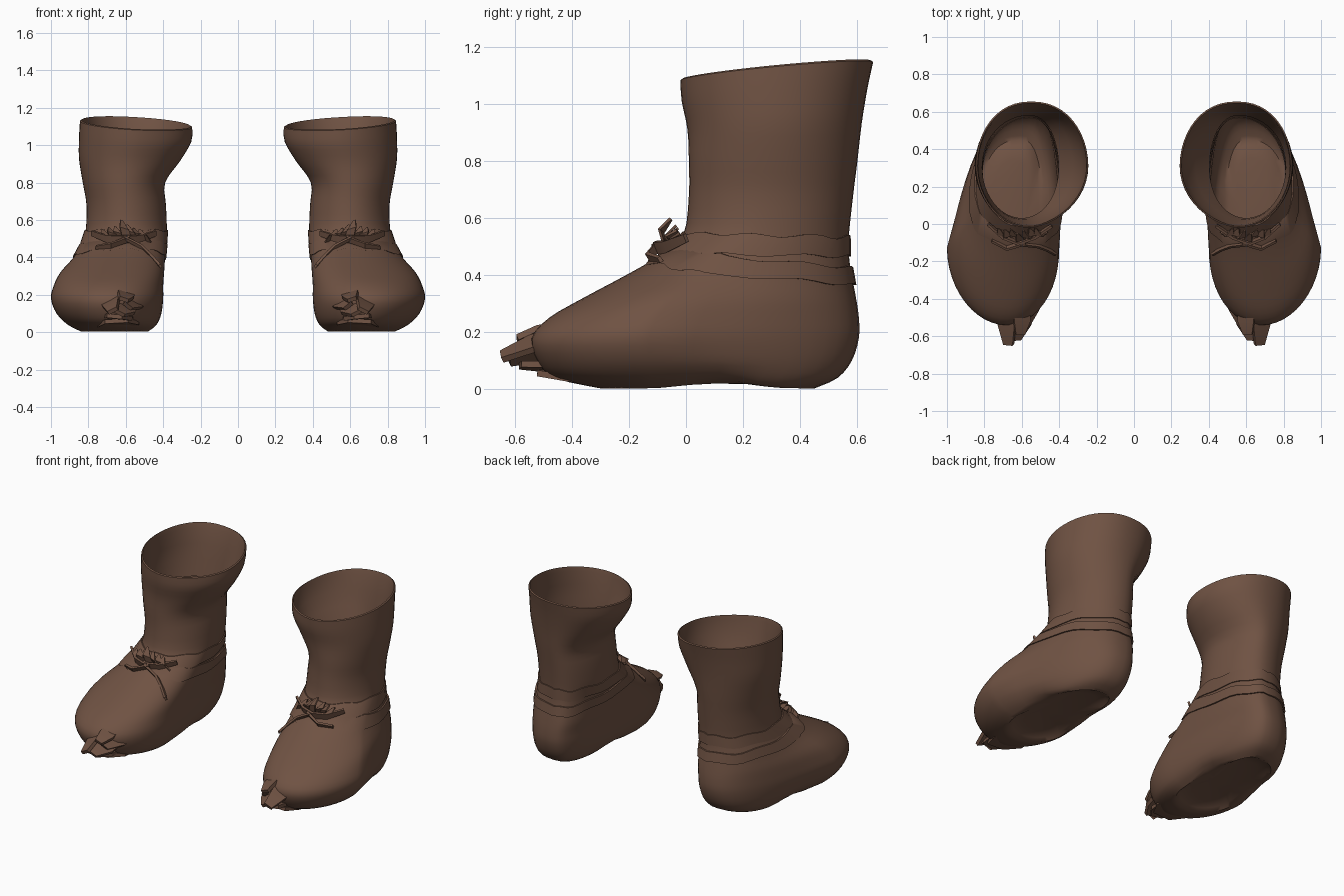
import bpy, bmesh, math, random
from mathutils import Vector

if "Cube" in bpy.data.objects:
    bpy.data.objects.remove(bpy.data.objects["Cube"])

random.seed(4)
leather = bpy.data.materials.new("brown leather")
leather.diffuse_color = (0.16, 0.085, 0.056, 1)
leather.use_nodes = True
leather.node_tree.nodes["Principled BSDF"].inputs["Base Color"].default_value = leather.diffuse_color
SEG = 48

# Boot slices: z, front y, back y, widest y, inner x, outer x, toe x, heel x
LEVELS = [
    (.004, -.30, .45, -.10, .48, .84, .66, .61),
    (.04, -.46, .53, -.12, .435, .91, .67, .60),
    (.10, -.52, .58, -.13, .41, .97, .68, .59),
    (.18, -.54, .605, -.13, .40, 1.0, .68, .58),
    (.25, -.48, .605, -.10, .40, .985, .67, .57),
    (.32, -.36, .595, -.04, .395, .95, .64, .56),
    (.40, -.21, .58, .06, .39, .88, .62, .56),
    (.47, -.09, .57, .15, .385, .84, .60, .56),
    (.54, -.01, .57, .25, .38, .815, .60, .56),
    (.68, .01, .585, .29, .385, .81, .60, .56),
    (.80, .01, .60, .30, .39, .83, .60, .56),
    (.92, .005, .615, .31, .31, .85, .58, .555),
    (1.03, -.015, .635, .31, .25, .85, .56, .55),
    (1.112, -.02, .655, .31, .245, .845, .56, .55)]


def clamp(v):
    return max(0.0, min(1.0, v))


def level(i, t):
    """Smoothly interpolated slice between level i and i + 1."""
    n = len(LEVELS) - 1
    a, b, c, d = (LEVELS[max(0, min(n, k))] for k in (i - 1, i, i + 1, i + 2))
    return [q + .5 * t * (r - p + t * (2*p - 5*q + 4*r - s + t * (3*(q - r) + s - p)))
            for p, q, r, s in zip(a, b, c, d)]


def slice_at(z):
    for i in range(len(LEVELS) - 1):
        if z <= LEVELS[i + 1][0]:
            z0, z1 = LEVELS[i][0], LEVELS[i + 1][0]
            return level(i, clamp((z - z0) / (z1 - z0)))
    return list(LEVELS[-1])


def outline_point(s, k):
    """Point k of a slice: quarter ellipses, fuller at the inner heel."""
    z, yf, yb, ym, xi, xo, xt, xh = s
    a = 2 * math.pi * k / SEG
    c, sn = math.cos(a), math.sin(a)
    if abs(c) < 1e-6:
        c = 0.0
    base = xh + (xt - xh) * (1 - c) / 2
    full = clamp((.25 - ym) / .3)
    rim = clamp((z - .8) / .3)
    if c > 0:
        y = ym + (yb - ym) * c ** (1 - .25 * full)
        xo += (min(xo, .86) - xo) * c ** .6
        power = 1 - .2 * full - .1 * rim
        if sn < 0:
            power -= .1 * (1 - rim)
    else:
        y, power = ym + (ym - yf) * c, 1
        if sn < 0:
            power += .2 * rim
    x = base + (xo - base if sn > 0 else base - xi) * math.copysign(abs(sn) ** power, sn)
    z += clamp((z - .8) / .33) * ((y - .3) * .1 + (x - .55) * .06)   # sloping rim
    z += .03 * math.exp(-((y - .13) / .12) ** 2) * clamp(1 - z / .1)  # raised arch
    return Vector((x, y, z))


def ring(s):
    return [outline_point(s, k) for k in range(SEG)]


def shrunk(pts, amount, z=None):
    mid = sum(pts, Vector()) / len(pts)
    out = []
    for p in pts:
        d = mid - p
        d.z = 0
        q = p + d.normalized() * amount
        if z is not None:
            q.z = z
        out.append(q)
    return out


def finish(name, bm, angle=40):
    """Make the object and mirror it to the other boot."""
    bmesh.ops.recalc_face_normals(bm, faces=bm.faces)
    me = bpy.data.meshes.new(name)
    bm.to_mesh(me)
    bm.free()
    me.materials.append(leather)
    ob = bpy.data.objects.new(name, me)
    bpy.context.collection.objects.link(ob)
    bpy.context.view_layer.objects.active = ob
    ob.select_set(True)
    bpy.ops.object.shade_smooth_by_angle(angle=math.radians(angle))
    ob.select_set(False)
    ob.modifiers.new("pair", 'MIRROR')
    return ob


def loft(name, rings, caps=(True, True), closed=False, angle=40):
    bm = bmesh.new()
    rows = [[bm.verts.new(p) for p in r] for r in rings]
    n = len(rows[0])
    pairs = list(zip(rows, rows[1:])) + ([(rows[-1], rows[0])] if closed else [])
    for a, b in pairs:
        for k in range(n):
            bm.faces.new((a[k], a[(k + 1) % n], b[(k + 1) % n], b[k]))
    for row, cap in zip((rows[0], rows[-1]), caps):
        if cap:
            bm.faces.new(row)
    return finish(name, bm, angle)


# Boot: recessed sole, foot, shaft, rim, then a cuff lining hanging inside
sole = ring(LEVELS[0])
rings = [shrunk(sole, .10, .035), shrunk(sole, .03, .02)]
for i in range(len(LEVELS) - 1):
    rings += [ring(level(i, j / 3)) for j in range(3)]
top = ring(LEVELS[-1])
rings += [top, [p + Vector((0, 0, .005)) for p in shrunk(top, .008)]]
for z, inset in ((1.08, .014), (1.0, .016), (.92, .018), (.82, .022)):
    rings.append(shrunk(ring(slice_at(z)), inset))
loft("boot", rings, caps=(True, False), angle=50)


# Ankle straps: flat bands that hug the boot
def strap(name, z_front, z_back, width, lift):
    inner_lo, inner_hi, outer_hi, outer_lo = [], [], [], []
    for k in range(SEG):
        t = (1 + math.cos(2 * math.pi * k / SEG)) / 2
        zc = z_front + (z_back - z_front) * t + .006 * math.sin(k * 1.1)
        for dz, inn, out in ((-width / 2, inner_lo, outer_lo), (width / 2, inner_hi, outer_hi)):
            p = outline_point(slice_at(zc + dz), k)
            d = Vector((p.x - .6, p.y - .28, 0)).normalized()
            inn.append(p - d * .004)
            out.append(p + d * lift)
    loft(name, [inner_lo, inner_hi, outer_hi, outer_lo], caps=(False, False), closed=True)


strap("upper_strap", .515, .50, .07, .007)
strap("lower_strap", .475, .395, .06, .010)


# Tapered strips for the knot, tails and toe folds
def strip(name, pts, widths, across, thick=.014):
    across = Vector(across).normalized()
    pts = [Vector(p) for p in pts]
    rows = []
    for i, p in enumerate(pts):
        run = (pts[min(i + 1, len(pts) - 1)] - pts[max(i - 1, 0)]).normalized()
        up = run.cross(across).normalized() * thick / 2
        w = across * widths[i] / 2
        rows.append([p - w - up, p + w - up, p + w + up, p - w + up])
    loft(name, rows, angle=30)


# Crumpled knot on the instep
for i in range(7):
    x = .49 + .033 * i
    h = random.uniform(.05, .08) + (.03 if i in (2, 3) else 0)
    y = -.035 - random.uniform(0, .04)
    strip("knot_fold", [(x, y, .49), (x + .02, y - .02, .49 + h * .6), (x + .035, y + .015, .49 + h)],
          (.06, .05, .012), (1, .3 * (-1) ** i, .3), .01)
strip("knot_band", [(.44, -.01, .53), (.53, -.07, .50), (.62, -.10, .495), (.70, -.07, .50),
                    (.78, -.0, .53)], (.03, .04, .05, .04, .03), (0, -.4, 1), .014)
# Loose lace tails
strip("long_tail", [(.60, -.11, .50), (.51, -.12, .455), (.455, -.14, .40), (.415, -.165, .355)],
      (.03, .03, .028, .02), (.5, -.3, .8))
strip("short_tail", [(.58, -.10, .50), (.68, -.13, .465), (.76, -.09, .455)],
      (.03, .03, .02), (0, -.5, .8))

# Gathered leather folds at the toe
TOE = [((.60, -.42, .22), (.60, -.52, .20), (.61, -.59, .175), .09, (1, 0, .35)),
       ((.68, -.42, .19), (.68, -.54, .16), (.67, -.645, .115), .10, (1, .1, -.5)),
       ((.60, -.42, .16), (.61, -.54, .13), (.64, -.62, .105), .13, (1, -.1, .5)),
       ((.54, -.36, .19), (.55, -.47, .16), (.59, -.56, .14), .10, (1, -.4, .8)),
       ((.63, -.38, .08), (.64, -.50, .08), (.66, -.58, .085), .15, (1, .1, .1)),
       ((.65, -.30, .035), (.64, -.42, .045), (.65, -.52, .06), .22, (1, 0, -.05))]
for a, b, c, w, across in TOE:
    strip("toe_fold", [a, b, c], (w, w, w * .55), across, .022)
